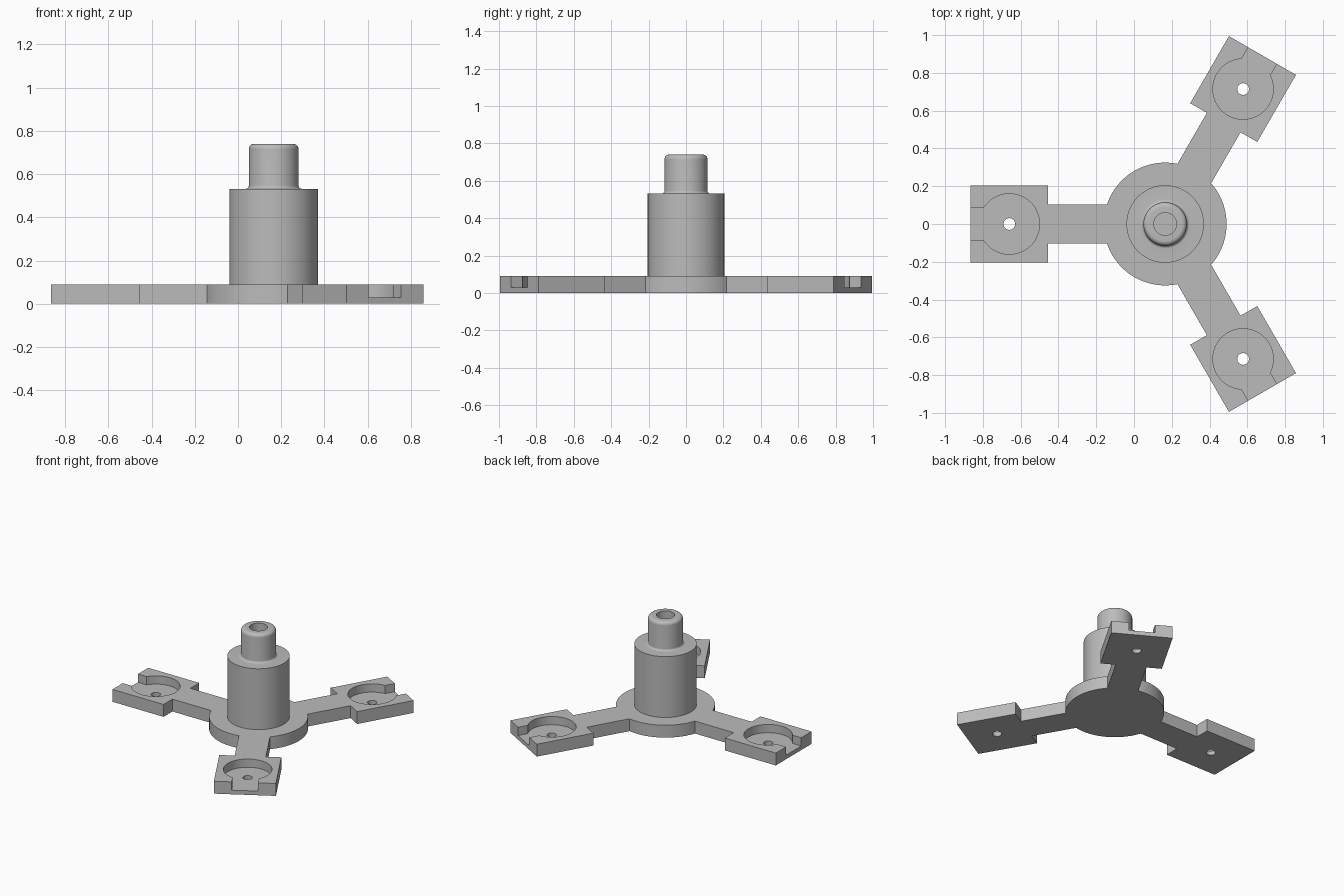
import bpy, bmesh
from math import sin, cos, pi, asin, sqrt, radians
from mathutils import Matrix, Vector

cube = bpy.data.objects.get("Cube")
if cube:
    bpy.data.objects.remove(cube, do_unlink=True)

CX = 0.165                                # axis of the hub
ARMS = [radians(a) for a in (-60, 60, 180)]
HUB_R, ARM_W, PAD_W = 0.325, 0.103, 0.205
PAD_IN, PAD_OUT, PAD_C = 0.62, 1.03, 0.825
THICK, FLOOR = 0.09, 0.03

grey = bpy.data.materials.new("light grey")
grey.use_nodes = True
grey.diffuse_color = (0.5, 0.5, 0.5, 1)
grey.node_tree.nodes["Principled BSDF"].inputs["Base Color"].default_value = (0.5, 0.5, 0.5, 1)


def make_object(name, bm):
    bmesh.ops.recalc_face_normals(bm, faces=bm.faces[:])
    mesh = bpy.data.meshes.new(name)
    bm.to_mesh(mesh)
    bm.free()
    mesh.materials.append(grey)
    obj = bpy.data.objects.new(name, mesh)
    bpy.context.collection.objects.link(obj)
    return obj


def prism(name, outline, z0, z1):
    bm = bmesh.new()
    face = bm.faces.new([bm.verts.new((x, y, z0)) for x, y in outline])
    new = bmesh.ops.extrude_face_region(bm, geom=[face])["geom"]
    bmesh.ops.translate(bm, vec=(0, 0, z1 - z0),
                        verts=[v for v in new if isinstance(v, bmesh.types.BMVert)])
    return make_object(name, bm)


def arc(cx, cy, r, a0, a1, n):
    return [(cx + r * cos(a0 + (a1 - a0) * i / n),
             cy + r * sin(a0 + (a1 - a0) * i / n)) for i in range(n + 1)]


def place(points, angle):
    """Turn points drawn along +x to an arm direction around the hub."""
    return [(CX + x * cos(angle) - y * sin(angle),
             x * sin(angle) + y * cos(angle)) for x, y in points]


def smooth(obj):
    bpy.ops.object.select_all(action='DESELECT')
    obj.select_set(True)
    bpy.context.view_layer.objects.active = obj
    bpy.ops.object.shade_smooth_by_angle(angle=radians(30))


# Base plate: arm, square pad and hub arc repeated three times
half = asin(ARM_W / HUB_R)
segment = [(PAD_IN, -ARM_W), (PAD_IN, -PAD_W), (PAD_OUT, -PAD_W),
           (PAD_OUT, PAD_W), (PAD_IN, PAD_W), (PAD_IN, ARM_W)]
segment += arc(0, 0, HUB_R, half, 2 * pi / 3 - half, 28)
outline = [p for a in ARMS for p in place(segment, a)]
base = prism("three_arm_base", outline, 0, THICK)

# Round pocket with an open slot, and a screw hole, in each pad
SLOT, POCKET_R = 0.087, 0.16
open_angle = asin(SLOT / POCKET_R)
keyhole = arc(PAD_C, 0, POCKET_R, open_angle, 2 * pi - open_angle, 56)
keyhole += [(PAD_OUT + 0.05, -SLOT), (PAD_OUT + 0.05, SLOT)]
screw = arc(PAD_C, 0, 0.031, 0, 2 * pi, 32)[:-1]
for a in ARMS:
    for shape, z0 in ((keyhole, FLOOR), (screw, -0.05)):
        cutter = prism("cutter", place(shape, a), z0, THICK + 0.05)
        cutter.hide_render = True
        mod = base.modifiers.new("cut", 'BOOLEAN')
        mod.operation, mod.solver, mod.object = 'DIFFERENCE', 'EXACT', cutter
        bpy.context.view_layer.objects.active = base
        bpy.ops.object.modifier_apply(modifier=mod.name)
        bpy.data.objects.remove(cutter, do_unlink=True)
smooth(base)

# Column and pin: one turned profile with fillets and a blind bore
COL_R, COL_Z, PIN_R, PIN_Z, BORE_R = 0.205, 0.532, 0.115, 0.74, 0.06
FIL, RND = 0.015, 0.025
profile = [(0, THICK), (COL_R, THICK), (COL_R, COL_Z)]
profile += arc(PIN_R + FIL, COL_Z + FIL, FIL, 1.5 * pi, pi, 6)
profile += arc(PIN_R - RND, PIN_Z - RND, RND, 0, pi / 2, 8)
profile += [(BORE_R, PIN_Z), (BORE_R, COL_Z), (0, COL_Z)]
bm = bmesh.new()
verts = [bm.verts.new((r, 0, z)) for r, z in profile]
edges = [bm.edges.new(pair) for pair in zip(verts, verts[1:])]
bmesh.ops.spin(bm, geom=verts + edges, cent=(0, 0, 0), axis=(0, 0, 1),
               angle=2 * pi, steps=80, use_merge=True)
bmesh.ops.remove_doubles(bm, verts=bm.verts[:], dist=0.0001)
bmesh.ops.translate(bm, vec=(CX, 0, 0), verts=bm.verts[:])
column = make_object("column_with_pin", bm)
smooth(column)
